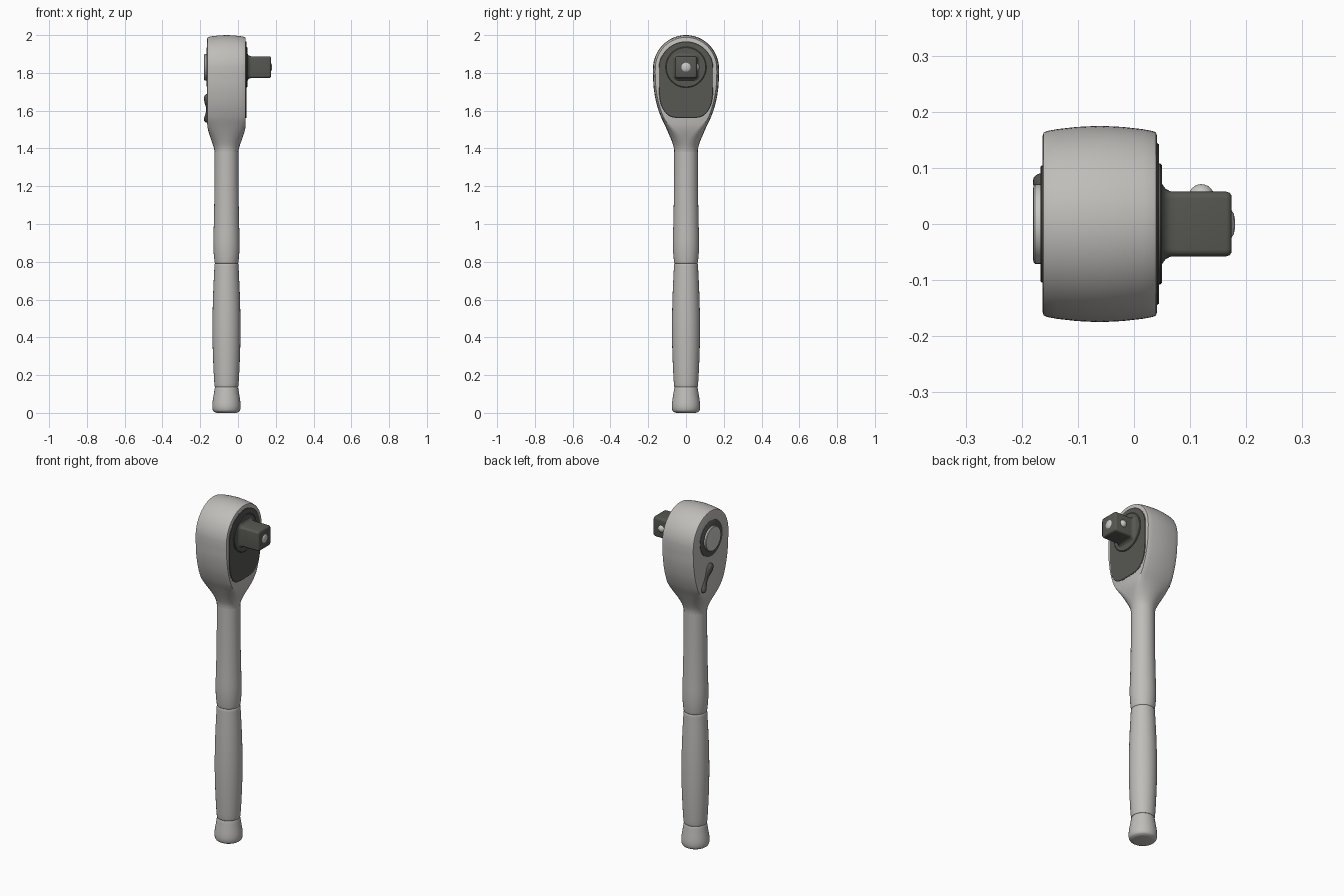
import bpy, bmesh, math
from mathutils import Vector

if "Cube" in bpy.data.objects:
    bpy.data.objects.remove(bpy.data.objects["Cube"])

CX = -0.061       # tool axis in x
DZ = 1.83         # height of the drive axis


def material(name, rgb):
    m = bpy.data.materials.new(name)
    m.diffuse_color = (*rgb, 1)
    m.use_nodes = True
    m.node_tree.nodes["Principled BSDF"].inputs["Base Color"].default_value = m.diffuse_color
    return m


STEEL = material("satin steel", (0.52, 0.51, 0.49))
DARK = material("dark steel", (0.095, 0.097, 0.085))
BRIGHT = material("bright steel", (0.58, 0.58, 0.56))


def finish(name, bm, mat, angle=35):
    bmesh.ops.remove_doubles(bm, verts=bm.verts, dist=1e-5)
    bmesh.ops.dissolve_degenerate(bm, edges=bm.edges, dist=1e-6)
    bmesh.ops.recalc_face_normals(bm, faces=bm.faces)
    me = bpy.data.meshes.new(name)
    bm.to_mesh(me)
    bm.free()
    me.materials.append(mat)
    ob = bpy.data.objects.new(name, me)
    bpy.context.collection.objects.link(ob)
    bpy.ops.object.select_all(action='DESELECT')
    ob.select_set(True)
    bpy.context.view_layer.objects.active = ob
    bpy.ops.object.shade_smooth_by_angle(angle=math.radians(angle))
    return ob


def loft(name, rings, mat, angle=35):
    """Skin a list of closed point rings and cap both ends."""
    bm = bmesh.new()
    vs = [[bm.verts.new(p) for p in r] for r in rings]
    n = len(rings[0])
    for a, b in zip(vs, vs[1:]):
        for i in range(n):
            j = (i + 1) % n
            bm.faces.new((a[i], a[j], b[j], b[i]))
    bm.faces.new(vs[0])
    bm.faces.new(vs[-1])
    return finish(name, bm, mat, angle)


def circle(r, n=48):
    return [(r * math.cos(2 * math.pi * i / n), r * math.sin(2 * math.pi * i / n)) for i in range(n)]


def rounded_square(h, r):
    pts = []
    for k, (sx, sy) in enumerate(((1, 1), (-1, 1), (-1, -1), (1, -1))):
        for i in range(6):
            a = math.pi / 2 * (k + i / 5)
            pts.append((sx * (h - r) + r * math.cos(a), sy * (h - r) + r * math.sin(a)))
    return pts


def disc_x(name, profile, mat):
    """Lathe about the drive axis: profile of (x, radius)."""
    return loft(name, [[(x, y, DZ + z) for y, z in circle(r)] for x, r in profile], mat)


def spline(pts, steps):
    """Catmull-Rom through 2D points."""
    p = [Vector(q) for q in pts]
    p = [2 * p[0] - p[1]] + p + [2 * p[-1] - p[-2]]
    out = []
    for i in range(1, len(p) - 2):
        for k in range(steps):
            t = k / steps
            a, b, c, d = p[i - 1:i + 3]
            out.append(0.5 * (2 * b + (c - a) * t + (2 * a - 5 * b + 4 * c - d) * t * t
                              + (3 * b - a - 3 * c + d) * t ** 3))
    return out + [p[-2]]


def lathe_z(name, profile):
    return loft(name, [[(CX + x, y, z) for x, y in circle(max(r, 0.001))] for r, z in profile], STEEL)


# Handle: end cap, grip and shank, separated by fine grooves
lathe_z("end_cap", [(0.05, 0.0)] + spline([(0.058, 0.002), (0.07, 0.01), (0.075, 0.028), (0.074, 0.055),
        (0.067, 0.1), (0.062, 0.13), (0.058, 0.138)], 4))
lathe_z("grip", spline([(0.058, 0.136), (0.063, 0.145), (0.068, 0.22), (0.073, 0.35), (0.074, 0.48),
        (0.071, 0.62), (0.065, 0.75), (0.063, 0.785), (0.059, 0.793)], 4))
lathe_z("shank", spline([(0.059, 0.791), (0.063, 0.80), (0.068, 0.85), (0.0695, 0.91), (0.067, 1.0),
        (0.0645, 1.12), (0.063, 1.25), (0.0625, 1.39)], 4))


# Head and neck: egg outline swept through its thickness, blending to round at the neck
def smooth(a, b, z):
    t = min(1, max(0, (z - a) / (b - a)))
    return t * t * (3 - 2 * t)


half = spline([(0.0625, 1.38), (0.066, 1.41), (0.08, 1.45), (0.106, 1.51), (0.134, 1.57),
               (0.157, 1.64), (0.171, 1.72), (0.175, 1.80)], 5)
half += [Vector((0.175 * math.cos(a), 1.82 + 0.18 * math.sin(a)))
         for a in [math.pi / 2 * i / 20 for i in range(1, 21)]]
outline = half + [Vector((-p.x, p.y)) for p in reversed(half[:-1])]
edge = [(1, .018), (.98, .012), (.93, .0095), (.75, .006), (.4, .002)]
layers = [(-u, d) for u, d in edge] + [(0, 0)] + [(u, d) for u, d in reversed(edge)]
bm = bmesh.new()
grid = []
N = len(outline)
for i, p in enumerate(outline):
    t = outline[min(i + 1, N - 1)] - outline[max(i - 1, 0)]
    nrm = Vector((t.y, -t.x)).normalized()
    z = p.y
    hx = 0.0625 + 0.0395 * smooth(1.37, 1.525, z)
    s = smooth(1.39, 1.56, z)
    row = []
    for j, (u, d) in enumerate(layers):
        phi = math.pi * j / (len(layers) - 1)
        q = p - nrm * d
        ring = Vector((p.x * math.sin(phi), z))
        yz = ring.lerp(q, s)
        x = -math.cos(phi) * (1 - s) + u * s
        row.append(bm.verts.new((CX + hx * x, yz.x, yz.y)))
    grid.append(row)
for a, b in zip(grid, grid[1:]):
    for j in range(len(layers) - 1):
        bm.faces.new((a[j], a[j + 1], b[j + 1], b[j]))
for i in range(N // 2):                      # flat faces on both sides
    for j in (0, -1):
        quad = [grid[i][j], grid[i + 1][j], grid[N - 2 - i][j], grid[N - 1 - i][j]]
        bm.faces.new(list(dict.fromkeys(quad)))
finish("head", bm, STEEL, 32)

# Dark cover plate on the drive side
plate = [Vector((0.144 * math.cos(a), 1.825 + 0.142 * math.sin(a)))
         for a in [math.pi * i / 32 for i in range(33)]]
left = spline([(-0.144, 1.80), (-0.143, 1.70), (-0.134, 1.635), (-0.112, 1.592), (-0.08, 1.567), (-0.035, 1.56)], 4)
plate += left + [Vector((-p.x, p.y)) for p in reversed(left)]
mid = Vector((0, 1.76))
loft("cover_plate", [[(x, *(mid + (p - mid) * k)) for p in plate]
                     for x, k in ((0.03, 1), (0.042, 1), (0.0445, 0.985))], DARK)

# Drive: round collar, filleted square, detent ball and end pin
disc_x("drive_collar", [(0.035, 0.108), (0.047, 0.108), (0.050, 0.104)], DARK)
drive = [(0.046, 0.078, 0.03), (0.051, 0.070, 0.025), (0.056, 0.063, 0.02), (0.064, 0.0585, 0.014),
         (0.075, 0.0575, 0.012), (0.165, 0.0575, 0.012), (0.171, 0.0555, 0.012), (0.174, 0.050, 0.012)]
loft("drive_square", [[(x, y, DZ + z) for y, z in rounded_square(h, r)] for x, h, r in drive], DARK, 50)
disc_x("end_pin", [(0.165, 0.024), (0.174, 0.024), (0.178, 0.018), (0.180, 0.008)], BRIGHT)
bm = bmesh.new()
bmesh.ops.create_uvsphere(bm, u_segments=24, v_segments=16, radius=0.023)
bmesh.ops.translate(bm, verts=bm.verts, vec=(0.12, 0.048, DZ))
finish("detent_ball", bm, BRIGHT)

# Back side: dark ring and release button
disc_x("back_ring", [(-0.15, 0.104), (-0.165, 0.104), (-0.167, 0.101)], DARK)
disc_x("release_button", [(-0.16, 0.071), (-0.176, 0.071), (-0.179, 0.068), (-0.180, 0.062)], BRIGHT)

# Reversing lever: pivot boss, thin arm and raised thumb end, slanted across the back face
top, end = Vector((0.0, 1.685)), Vector((0.082, 1.54))
axis = (end - top).normalized()
side = Vector((-axis.y, axis.x))
stations = [(0, .006, .166), (.03, .018, .173), (.08, .025, .179), (.18, .028, .180), (.3, .025, .177),
            (.45, .020, .170), (.6, .018, .169), (.75, .019, .174), (.87, .020, .180),
            (.95, .016, .180), (1, .006, .174)]
rings = []
for t, w, depth in stations:
    c = top.lerp(end, t)
    ring = []
    for i in range(20):
        a = 2 * math.pi * i / 20
        q = c + side * w * math.cos(a)
        ring.append((-0.158 - (depth - 0.158) * math.sin(a), q.x, q.y))
    rings.append(ring)
loft("reversing_lever", rings, DARK, 50)
